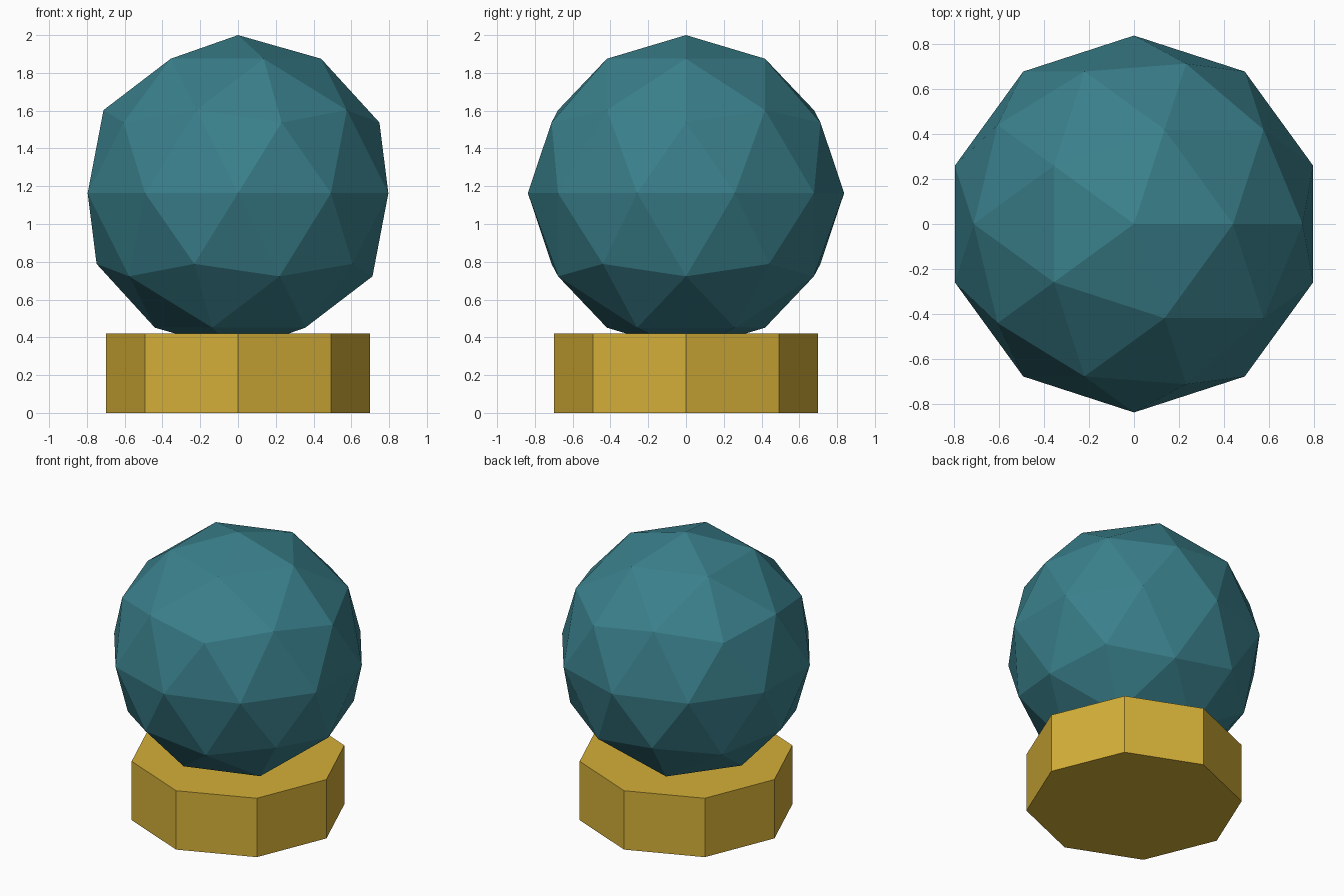
import bpy

if "Cube" in bpy.data.objects:
    bpy.data.objects.remove(bpy.data.objects["Cube"])


def material(name, colour):
    mat = bpy.data.materials.new(name)
    mat.diffuse_color = (*colour, 1.0)
    mat.use_nodes = True
    mat.node_tree.nodes["Principled BSDF"].inputs["Base Color"].default_value = mat.diffuse_color
    return mat


def finish(name, mat):
    obj = bpy.context.object
    obj.name = name
    obj.data.materials.append(mat)
    bpy.ops.object.shade_flat()


BASE_HEIGHT = 0.42
BALL_RADIUS = 0.837

# Octagonal plinth
bpy.ops.mesh.primitive_cylinder_add(
    vertices=8, radius=0.698, depth=BASE_HEIGHT, location=(0, 0, BASE_HEIGHT / 2))
finish("base", material("gold", (0.66, 0.43, 0.04)))

# Faceted ball, sunk slightly into the plinth
bpy.ops.mesh.primitive_ico_sphere_add(
    subdivisions=2, radius=BALL_RADIUS, location=(0, 0, 2 - BALL_RADIUS))
finish("ball", material("teal", (0.042, 0.215, 0.26)))
